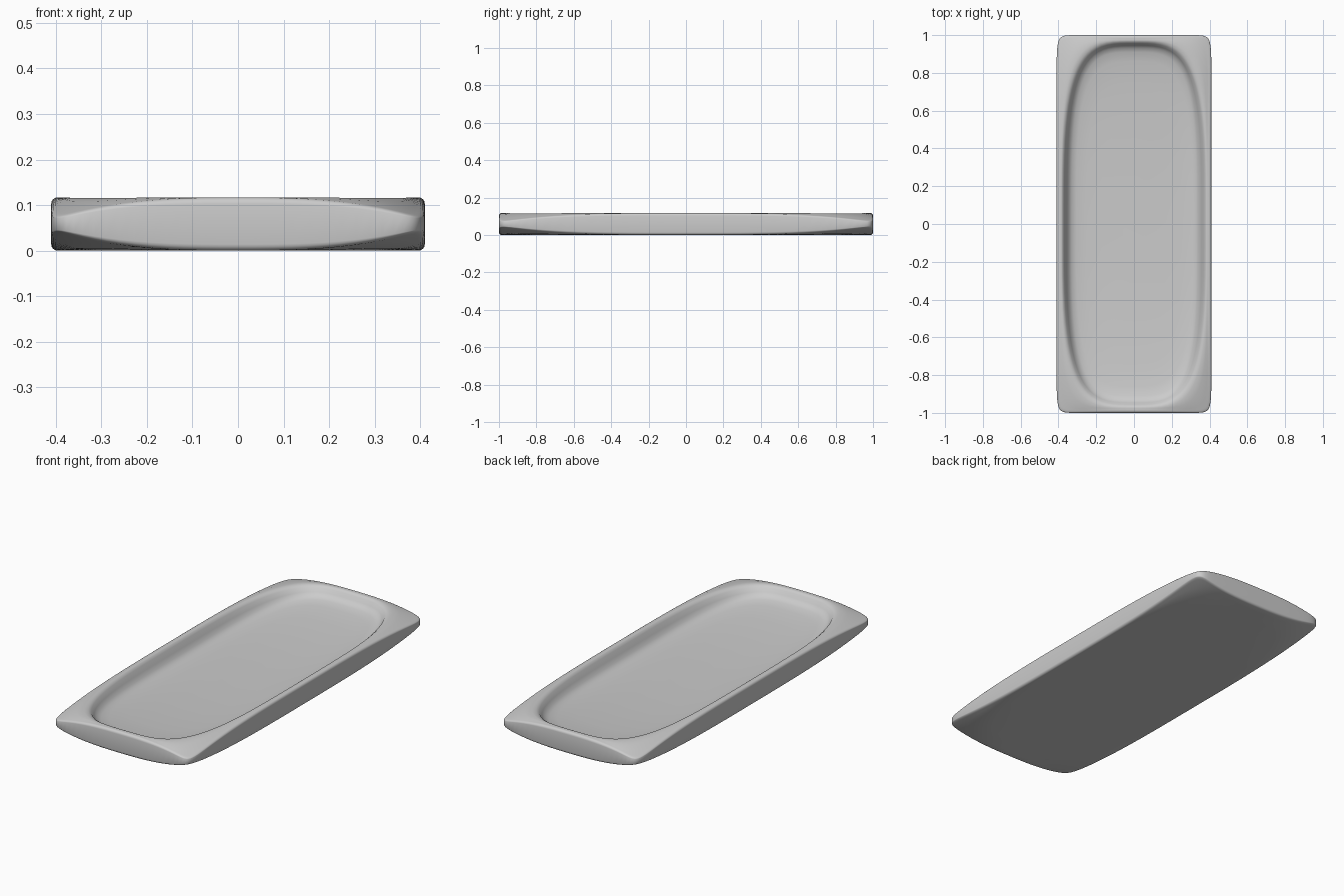
import bpy, bmesh, math

if "Cube" in bpy.data.objects:
    bpy.data.objects.remove(bpy.data.objects["Cube"])

A, B, H = 0.41, 1.0, 0.117      # half width, half length, height
SIDE = 32                       # points on each side of every ring


def unit_square():
    """Points round a square, packed towards its corners."""
    ts = [math.sin(math.pi / 2 * (2 * i / SIDE - 1)) for i in range(SIDE)]
    return ([(t, -1) for t in ts] + [(1, t) for t in ts]
            + [(-t, 1) for t in ts] + [(-1, -t) for t in ts])


def ring(bm, a, b, n, z, pinch=1.0, rise=0.0):
    """Superellipse ring; pinch thins it at the corners, rise lifts its ends."""
    verts = []
    for sx, sy in unit_square():
        k = (abs(sx) ** n + abs(sy) ** n) ** (-1 / n)
        x, y = a * sx * k, b * sy * k
        thin = 1 - 0.84 * pinch * abs(x / A) ** 2.8 * abs(y / B) ** 3.5
        h = H / 2 + (z - H / 2) * thin + rise * abs(y / B) ** 2.5
        verts.append(bm.verts.new((x, y, h)))
    return verts


bm = bmesh.new()
rings = []

# underside: flat oval middle, then turning up to the corners
for s, n, pinch in ((0.1, 3.6, 0), (0.4, 3.6, 0), (0.7, 3.6, 0), (0.88, 3.8, 0.1),
                    (0.93, 5, 0.4), (0.955, 9, 0.85)):
    rings.append(ring(bm, A * s, B * s, n, 0, pinch))

# rounded outer wall
r = 0.014
for base, a0 in ((r, -90), (H - r, 0)):
    for i in range(5):
        t = math.radians(a0 + 22.5 * i)
        off = r - r * math.cos(t)
        rings.append(ring(bm, A - off, B - off, 24, base + r * math.sin(t)))

# top rim closing in to the oval lip, then the recess wall and dished floor
for a, b, n, z, pinch, rise in (
        (0.391, 0.981, 12, H, 0.9, 0), (0.387, 0.975, 6, H, 0.5, 0),
        (0.384, 0.970, 4.3, H, 0.12, 0), (0.378, 0.964, 3.8, H - 0.003, 0, 0),
        (0.370, 0.956, 3.6, H - 0.014, 0, 0.004), (0.358, 0.945, 3.6, H - 0.040, 0, 0.013),
        (0.346, 0.932, 3.6, H - 0.061, 0, 0.022), (0.330, 0.91, 3.6, H - 0.075, 0, 0.030),
        (0.305, 0.86, 3.6, H - 0.082, 0, 0.033), (0.250, 0.73, 3.6, H - 0.085, 0, 0.034),
        (0.170, 0.50, 3.6, H - 0.086, 0, 0.034), (0.060, 0.20, 3.6, H - 0.086, 0, 0.034)):
    rings.append(ring(bm, a, b, n, z, pinch, rise))

for lo, hi in zip(rings, rings[1:]):
    for i in range(len(lo)):
        j = (i + 1) % len(lo)
        bm.faces.new((lo[i], lo[j], hi[j], hi[i]))
bm.faces.new(rings[0][::-1])
bm.faces.new(rings[-1])
bmesh.ops.recalc_face_normals(bm, faces=bm.faces)

mesh = bpy.data.meshes.new("tray")
bm.to_mesh(mesh)
bm.free()
tray = bpy.data.objects.new("tray", mesh)
bpy.context.collection.objects.link(tray)
for p in mesh.polygons:
    p.use_smooth = True
